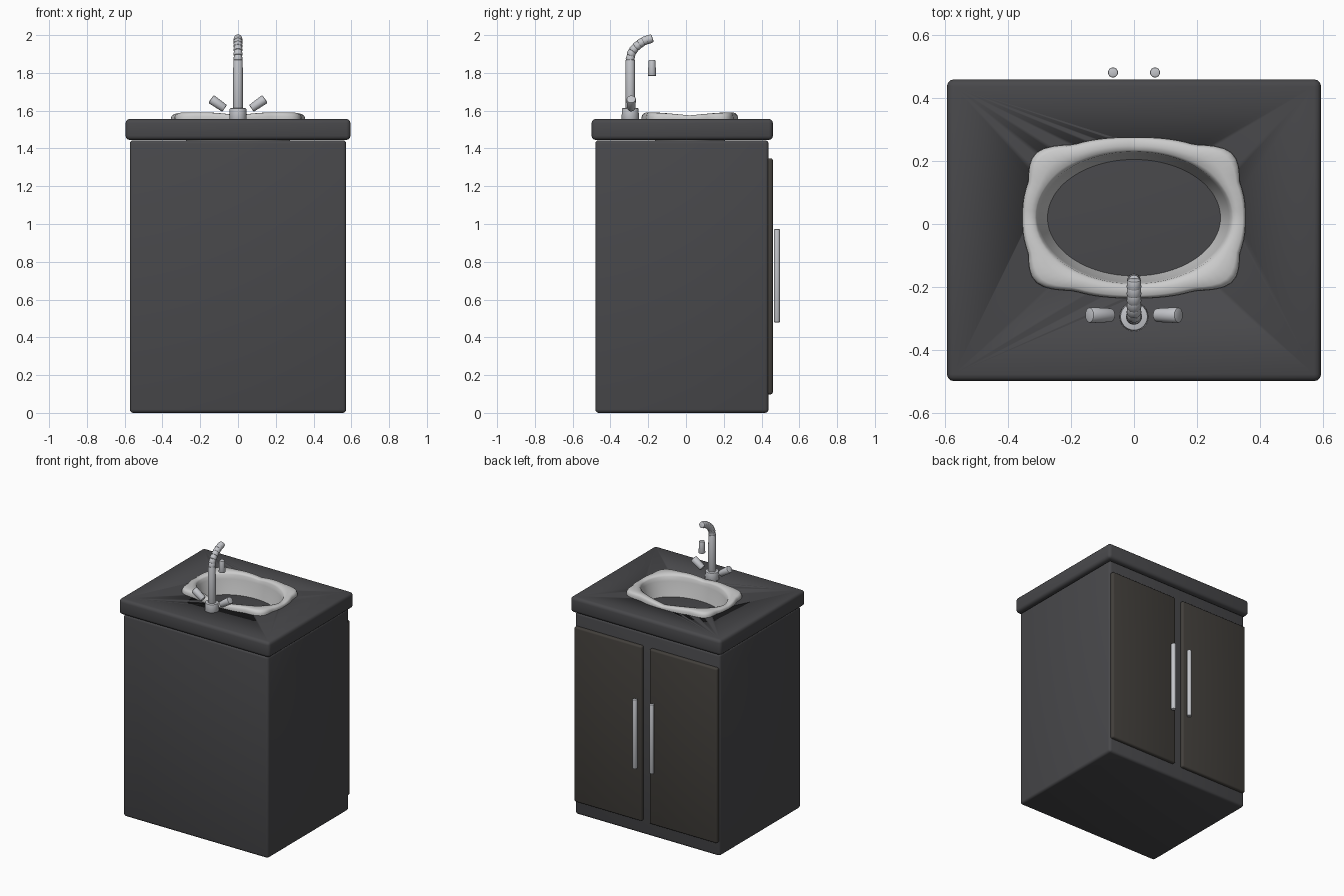
import bpy, bmesh, math
from mathutils import Vector

if "Cube" in bpy.data.objects:
    bpy.data.objects.remove(bpy.data.objects["Cube"])

def material(name, rgb):
    m = bpy.data.materials.new(name)
    m.diffuse_color = (*rgb, 1)
    m.use_nodes = True
    m.node_tree.nodes["Principled BSDF"].inputs["Base Color"].default_value = m.diffuse_color
    return m

DARK = material("dark_stone", (0.065, 0.065, 0.07))
WOOD = material("dark_wood", (0.055, 0.05, 0.044))
METAL = material("metal", (0.55, 0.56, 0.59))

def finish(name, bm, mat=None, angle=40):
    bmesh.ops.recalc_face_normals(bm, faces=bm.faces[:])
    me = bpy.data.meshes.new(name)
    bm.to_mesh(me)
    bm.free()
    ob = bpy.data.objects.new(name, me)
    bpy.context.collection.objects.link(ob)
    if mat:
        me.materials.append(mat)
    bpy.ops.object.select_all(action='DESELECT')
    ob.select_set(True)
    bpy.context.view_layer.objects.active = ob
    bpy.ops.object.shade_smooth_by_angle(angle=math.radians(angle))
    return ob

def box(name, lo, hi, bevel, mat):
    lo, hi = Vector(lo), Vector(hi)
    bm = bmesh.new()
    bmesh.ops.create_cube(bm, size=1)
    for v in bm.verts:
        v.co = (lo + hi) / 2 + v.co * (hi - lo)
    bmesh.ops.bevel(bm, geom=bm.edges[:], offset=bevel, segments=3, profile=0.5, affect='EDGES')
    return finish(name, bm, mat)

def skin(bm, rings, cap=True):
    """Join closed rings of points with quads."""
    vr = [[bm.verts.new(p) for p in r] for r in rings]
    n = len(vr[0])
    for a, b in zip(vr, vr[1:]):
        for i in range(n):
            bm.faces.new((a[i], a[(i + 1) % n], b[(i + 1) % n], b[i]))
    if cap:
        bm.faces.new(vr[0])
        bm.faces.new(vr[-1])

def turned(bm, centre, axis, profile, n=24):
    """Lathe (distance, radius) pairs around an axis."""
    q = Vector(axis).to_track_quat('Z', 'Y')
    skin(bm, [[Vector(centre) + q @ Vector((r * math.cos(2 * math.pi * i / n),
                                            r * math.sin(2 * math.pi * i / n), d))
               for i in range(n)] for d, r in profile])

def rod(half, r0, r1, b):
    """Profile of a cylinder with rounded ends."""
    return [(-half, r0 - b), (-half + b * .3, r0 - b * .3), (-half + b, r0),
            (half - b, r1), (half - b * .3, r1 - b * .3), (half, r1 - b)]

# cabinet and countertop
box("cabinet", (-.573, -.48, 0), (.573, .437, 1.443), .018, DARK)
top = box("countertop", (-.595, -.5, 1.445), (.595, .46, 1.556), .022, DARK)

def oval(a, b, z, n=96, cy=.02, p=2):
    pts = []
    for i in range(n):
        t = 2 * math.pi * i / n
        c, s = math.cos(t), math.sin(t)
        r = (abs(c / a) ** p + abs(s / b) ** p) ** (-1 / p)
        pts.append(Vector((r * c, cy + r * s, z)))
    return pts

# oval opening through the countertop
bm = bmesh.new()
skin(bm, [oval(.314, .213, 1.40), oval(.314, .213, 1.62)])
cutter = finish("opening_cutter", bm)
cutter.hide_render = True
mod = top.modifiers.new("opening", 'BOOLEAN')
mod.object, mod.solver = cutter, 'EXACT'
bpy.context.view_layer.objects.active = top
bpy.ops.object.modifier_apply(modifier=mod.name)
bpy.data.objects.remove(cutter)

# sink: bulged rectangular rim, raised at the corners, oval basin wall
mid = Vector((0, .02, 0))
outer = []
for p, q in zip(oval(.337, .233, 0, p=7), oval(.355, .256, 0, p=2.5)):
    outer.append(p if (p - mid).length > (q - mid).length else q)
inner = oval(.31, .21, 0)

def rim(f, h):
    ring = []
    for i, (o, n) in enumerate(zip(outer, inner)):
        p = n.lerp(o, f)
        lift = abs(math.sin(4 * math.pi * i / len(outer)))
        p.z = 1.553 + h * (.022 + .016 * lift)
        ring.append(p)
    return ring

bm = bmesh.new()
skin(bm, [rim(1, 0), rim(.99, .45), rim(.93, .8), rim(.8, 1), rim(.4, 1), rim(.12, .9),
          rim(0, .6), oval(.303, .206, 1.545), oval(.29, .196, 1.49), oval(.275, .185, 1.442)],
     cap=False)
finish("sink", bm, angle=60)

# doors and bar handles
for side, s in (("left", 1), ("right", -1)):
    x0, x1 = sorted((s * .03, s * .565))
    box(side + "_door", (x0, .42, .098), (x1, .46, 1.348), .012, WOOD)
    bm = bmesh.new()
    turned(bm, (s * .067, .482, .726), (0, 0, 1), rod(.247, .016, .016, .004))
    finish(side + "_door_handle", bm, METAL)
    # tap knobs
    bm = bmesh.new()
    turned(bm, (s * .107, -.29, 1.637), (s * .82, 0, .57), rod(.044, .022, .025, .006))
    finish(side + "_tap_knob", bm, METAL)

# faucet base and column
bm = bmesh.new()
turned(bm, (0, -.295, 1.583), (0, 0, 1), rod(.03, .046, .044, .004))
finish("faucet_base", bm, METAL)
bm = bmesh.new()
turned(bm, (0, -.295, 1.735), (0, 0, 1), rod(.135, .026, .025, .003))
finish("faucet_column", bm, METAL)

# segmented curved neck
path = [(-.294, 1.88), (-.288, 1.905), (-.274, 1.927), (-.256, 1.945),
        (-.236, 1.96), (-.214, 1.972), (-.192, 1.979)]
bm = bmesh.new()
for i, (y, z) in enumerate(path):
    a, b = path[max(i - 1, 0)], path[min(i + 1, len(path) - 1)]
    turned(bm, (0, y, z), (0, b[0] - a[0], b[1] - a[1]), rod(.016, .0235, .022, .006))
finish("faucet_neck", bm, METAL)

# hanging nozzle
bm = bmesh.new()
turned(bm, (0, -.18, 1.826), (0, 0, 1), rod(.042, .022, .018, .003))
finish("faucet_nozzle", bm, METAL)
